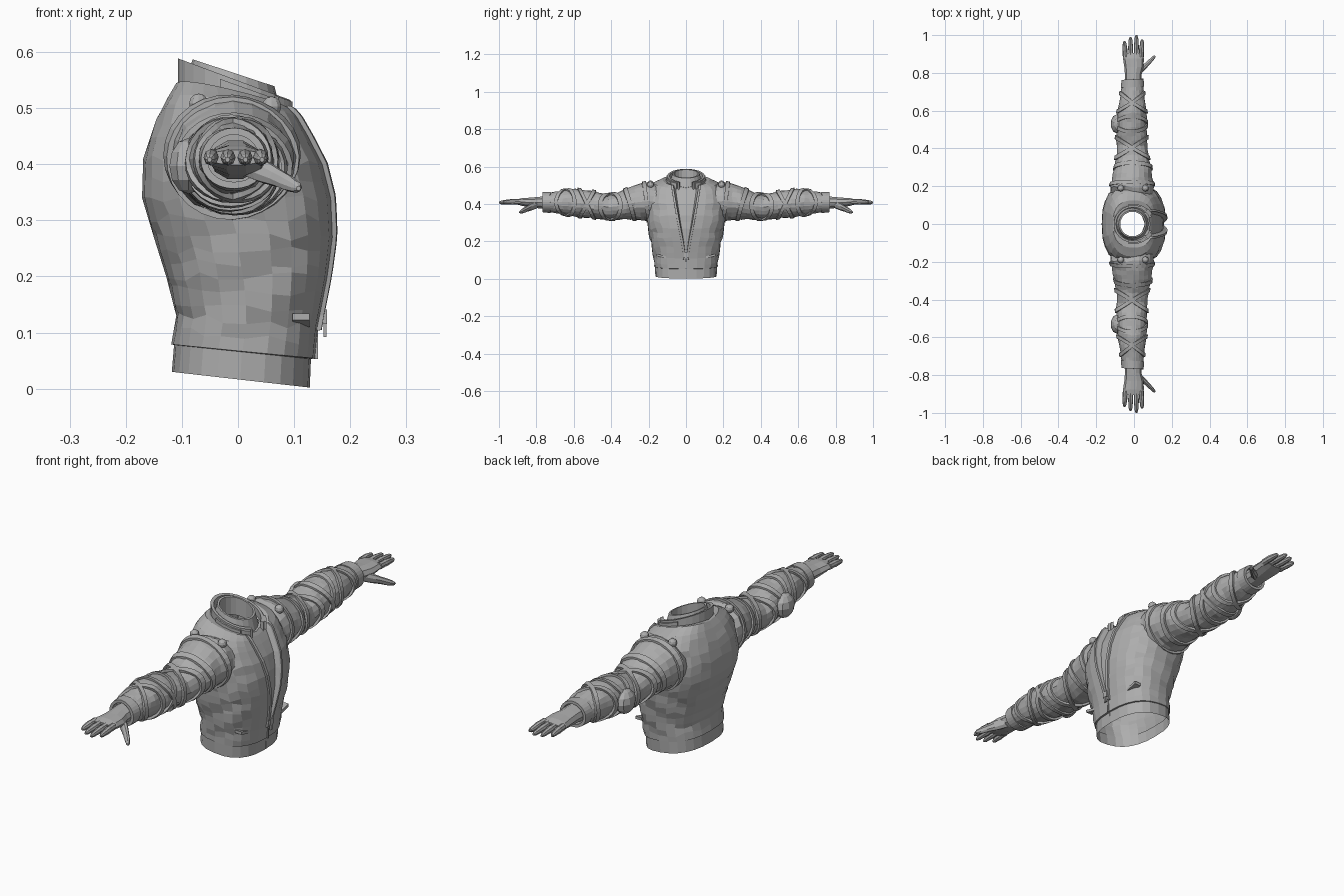
import bpy, bmesh, math, random
from mathutils import Vector

if "Cube" in bpy.data.objects:
    bpy.data.objects.remove(bpy.data.objects["Cube"])
random.seed(4)
TAU = 2 * math.pi

grey = bpy.data.materials.new("plain grey")
grey.diffuse_color = (0.42, 0.42, 0.42, 1)
grey.use_nodes = True
grey.node_tree.nodes["Principled BSDF"].inputs["Base Color"].default_value = grey.diffuse_color


def finish(name, bm, mirror=False):
    bmesh.ops.recalc_face_normals(bm, faces=bm.faces)
    me = bpy.data.meshes.new(name)
    bm.to_mesh(me)
    bm.free()
    me.materials.append(grey)
    ob = bpy.data.objects.new(name, me)
    bpy.context.collection.objects.link(ob)
    if mirror:
        m = ob.modifiers.new("Mirror", 'MIRROR')
        m.use_axis = (False, True, False)
        m.use_clip = False
        m.use_mirror_merge = False
    return ob


def loft(name, rings, loop=False, caps=True, mirror=False):
    """Skin a list of closed rings of equal point count."""
    bm = bmesh.new()
    vs = [[bm.verts.new(p) for p in r] for r in rings]
    n = len(vs[0])
    for i in range(len(vs) if loop else len(vs) - 1):
        a, b = vs[i], vs[(i + 1) % len(vs)]
        for j in range(n):
            k = (j + 1) % n
            bm.faces.new((a[j], a[k], b[k], b[j]))
    if caps and not loop:
        bm.faces.new(vs[0])
        bm.faces.new(vs[-1])
    return finish(name, bm, mirror)


def sample(table, key):
    """Linear lookup in rows sorted by their first value."""
    for a, b in zip(table, table[1:]):
        if key <= b[0]:
            f = max(0, (key - a[0]) / (b[0] - a[0]))
            return [p + (q - p) * f for p, q in zip(a, b)]
    return list(table[-1])


def box(name, loc, size, slant=0, mirror=False):
    bm = bmesh.new()
    bmesh.ops.create_cube(bm, size=1)
    for v in bm.verts:
        v.co = Vector(v.co[k] * size[k] for k in range(3))
        v.co.z += v.co.y * slant
        v.co += Vector(loc)
    return finish(name, bm, mirror)


# Jacket body: index, z back, z front, x back, x front, half width, shoulder lift
BODY = [(0, .030, .002, -.118, .128, .164, 0), (1, .078, .053, -.114, .130, .166, 0),
        (1.2, .079, .054, -.119, .137, .170, 0), (2, .13, .11, -.110, .142, .174, 0),
        (3, .20, .20, -.128, .160, .190, 0), (4, .27, .27, -.150, .170, .203, 0),
        (5, .34, .34, -.171, .168, .214, 0), (6, .41, .40, -.169, .154, .214, 0),
        (7, .47, .445, -.149, .130, .205, .01), (8, .515, .475, -.127, .112, .172, .018),
        (9, .54, .487, -.112, .103, .125, .018), (10, .545, .488, -.106, .099, .100, .01),
        (11, .54, .49, -.085, .075, .080, 0)]
OPENING = [(0, .002), (.13, .003), (.2, .014), (.3, .034), (.4, .052), (.5, .07), (.6, .075)]


def body_half(i):
    """Half of a body section (y >= 0), with a recessed front opening."""
    _, zb, zf, xb, xf, yh, lift = sample(BODY, i)
    w = min(sample(OPENING, zf)[1], yh * .75)
    ex = 2.5
    t0 = math.asin((w / yh) ** (ex / 2))
    pts = []

    def at(t, dx=0, ys=1):
        c, s = math.cos(t), abs(math.sin(t))
        x = (xb + xf) / 2 + (xf - xb) / 2 * math.copysign(abs(c) ** (2 / ex), c)
        y = yh * s ** (2 / ex) * ys
        z = zb + (zf - zb) * (x - xb) / (xf - xb) + lift * y / yh
        pts.append(Vector((x - dx, y, z)))
    deep = min(.018, w * .5)
    at(0, deep)
    at(t0, deep, .85)
    for k in range(13):
        at(t0 + (math.pi - t0) * k / 12)
    return pts


rings = []
for i in (0, 1, 1.2, 1.6, 2, 2.33, 2.67, 3, 3.33, 3.67, 4, 4.5, 5, 5.5, 6, 6.5, 7, 7.5, 8, 8.5, 9, 10, 11):
    h = body_half(i)
    if 1.5 < i < 8:      # cloth folds, strongest at the flanks
        for k in range(4, 14):
            f = .004 * math.sin(i * 4.5 + k * 1.3) + random.uniform(-.002, .002)
            h[k].y += f
            h[k].z += random.uniform(-.008, .008)
    rings.append(h + [Vector((p.x, -p.y, p.z)) for p in h[-2:0:-1]])
loft("jacket_body", rings, caps=False)

# Raised edging beside the front opening
edge = []
for k in range(25):
    h = body_half(1.9 + 7.6 * k / 24)
    p, out = h[2], (h[3] - h[2]).normalized()
    q = p + out * .012
    up = Vector((.008, 0, .002))
    edge.append([p - up, p + up, q + up, q - up])
loft("front_edging", edge, mirror=True)
box("zip_track", (.139, 0, .098), (.008, .008, .09))
box("zip_slider", (.153, 0, .128), (.012, .022, .026))
box("zip_pull", (.155, 0, .105), (.006, .012, .026))
box("pocket_welt", (.112, .132, .122), (.03, .05, .012), .25, True)


# Collar pieces: arcs of a tilted ring
def collar_arc(name, a0, a1, h0, h1, off, thick, mirror=False):
    rs = []
    n = max(3, int((a1 - a0) / 14))
    for k in range(n + 1):
        t = math.radians(a0 + (a1 - a0) * k / n)
        sec = []
        for o, h in ((off, h0), (off, h1), (off - thick, h1), (off - thick, h0)):
            x = -.003 + (.104 + o) * math.cos(t)
            lo, hi = .507 - .31 * x, .549 - .37 * x
            sec.append((x, (.100 + o) * math.sin(t), lo + (hi - lo) * h))
        rs.append(sec)
    loft(name, rs, mirror=mirror)


collar_arc("collar", 22, 338, -.1, 1, 0, .012)
collar_arc("collar_strap", 50, 105, .25, .8, .007, .009, True)
collar_arc("collar_buckle", 28, 48, .05, .95, .009, .012, True)


def neck_ring(r, z, slope):
    return [(-.008 + r * math.cos(TAU * k / 20), r * math.sin(TAU * k / 20),
             z - slope * r * math.cos(TAU * k / 20)) for k in range(20)]


loft("inner_neckband", [neck_ring(.088, .505, .3), neck_ring(.073, .563, .33),
                        neck_ring(.065, .563, .33), neck_ring(.065, .49, .3)], caps=False)

# Sleeve: y, z centre, z radius, x centre, x radius
ARM = [(.15, .41, .095, -.005, .110), (.20, .416, .107, -.01, .116), (.25, .411, .096, -.008, .105),
       (.30, .404, .086, -.004, .097), (.36, .389, .073, -.008, .085), (.42, .383, .066, -.012, .080),
       (.50, .397, .074, -.015, .083), (.60, .409, .075, -.011, .075), (.66, .411, .064, -.009, .067),
       (.72, .41, .053, -.007, .058), (.80, .41, .048, -.006, .052)]


def arm_pt(y, t, off=0):
    _, zc, rz, xc, rx = sample(ARM, y)
    f = 1 + .035 * math.sin(2 * t + y * 42) * math.sin(y * 30 + t)
    return Vector((xc + (rx * f + off) * math.cos(t), y, zc + (rz * f + off) * math.sin(t)))


def sleeve_ring(y):
    return [arm_pt(y + random.uniform(-.006, .006), TAU * k / 20, random.uniform(-.003, .002))
            for k in range(20)]


loft("sleeve", [sleeve_ring(.15 + .58 * k / 24) for k in range(25)], mirror=True)


def band(name, y0, tilt, phase, width, off):
    """Raised strap running round the sleeve on a tilt."""
    rs = []
    for k in range(28):
        t = TAU * k / 28
        y = y0 + tilt * math.cos(t - phase)
        a, b = y - width / 2, y + width / 2
        rs.append([arm_pt(a, t, -.008), arm_pt(a, t, off), arm_pt(b, t, off), arm_pt(b, t, -.008)])
    loft(name, rs, loop=True, mirror=True)


band("armhole_seam", .212, .012, math.pi / 2, .02, .007)
band("upper_strap", .30, .025, math.pi / 2, .022, .007)
for s in (-1, 1):
    band("forearm_cross_strap", .645, .05 * s, 0, .02, .008)
    band("elbow_cross_strap", .53, .04 * s, math.pi / 2, .02, .007)
    band("upper_cross_strap", .405, .055 * s, 0, .022, .008)
band("cuff", .745, .003, 0, .042, .004)


# Rounded parts
def ball(name, loc, size, u=10, v=6):
    bm = bmesh.new()
    bmesh.ops.create_uvsphere(bm, u_segments=u, v_segments=v, radius=1)
    for p in bm.verts:
        p.co = Vector(p.co[k] * size[k] + loc[k] for k in range(3))
    finish(name, bm, True)


ball("elbow_pad", (-.088, .53, .397), (.036, .052, .05))
for x in (-.07, .06):
    ball("shoulder_stud", (x, .19, .503 if x > 0 else .508), (.018, .018, .018))


# Hand, fingers and thumb
def oval(c, rx, rz, n=10):
    return [(c[0] + rx * math.cos(TAU * k / n), c[1], c[2] + rz * math.sin(TAU * k / n)) for k in range(n)]


loft("palm", [oval((x, y, z), rx, rz) for x, y, z, rx, rz in (
    (-.005, .74, .408, .045, .036), (-.004, .79, .408, .044, .032), (0, .83, .408, .051, .028),
    (-.003, .875, .411, .055, .022), (-.003, .905, .412, .053, .014))], mirror=True)
for x, tip in ((-.046, .968), (-.017, .991), (.012, 1.0), (.039, .978)):
    span = tip - .885
    loft("finger", [oval((x * (1 + .1 * f), .885 + span * f, .413 - .005 * f * f), r, r * 1.1, 8)
                    for f, r in ((0, .0135), (.3, .0125), (.42, .0135), (.65, .0115), (.9, .009), (1, .004))],
         mirror=True)
loft("thumb", [oval(c, r, r, 8) for c, r in (
    ((.015, .795, .400), .022), ((.045, .825, .387), .021), ((.072, .85, .375), .016),
    ((.09, .868, .366), .0145), ((.104, .884, .359), .010), ((.108, .892, .357), .004))], mirror=True)
